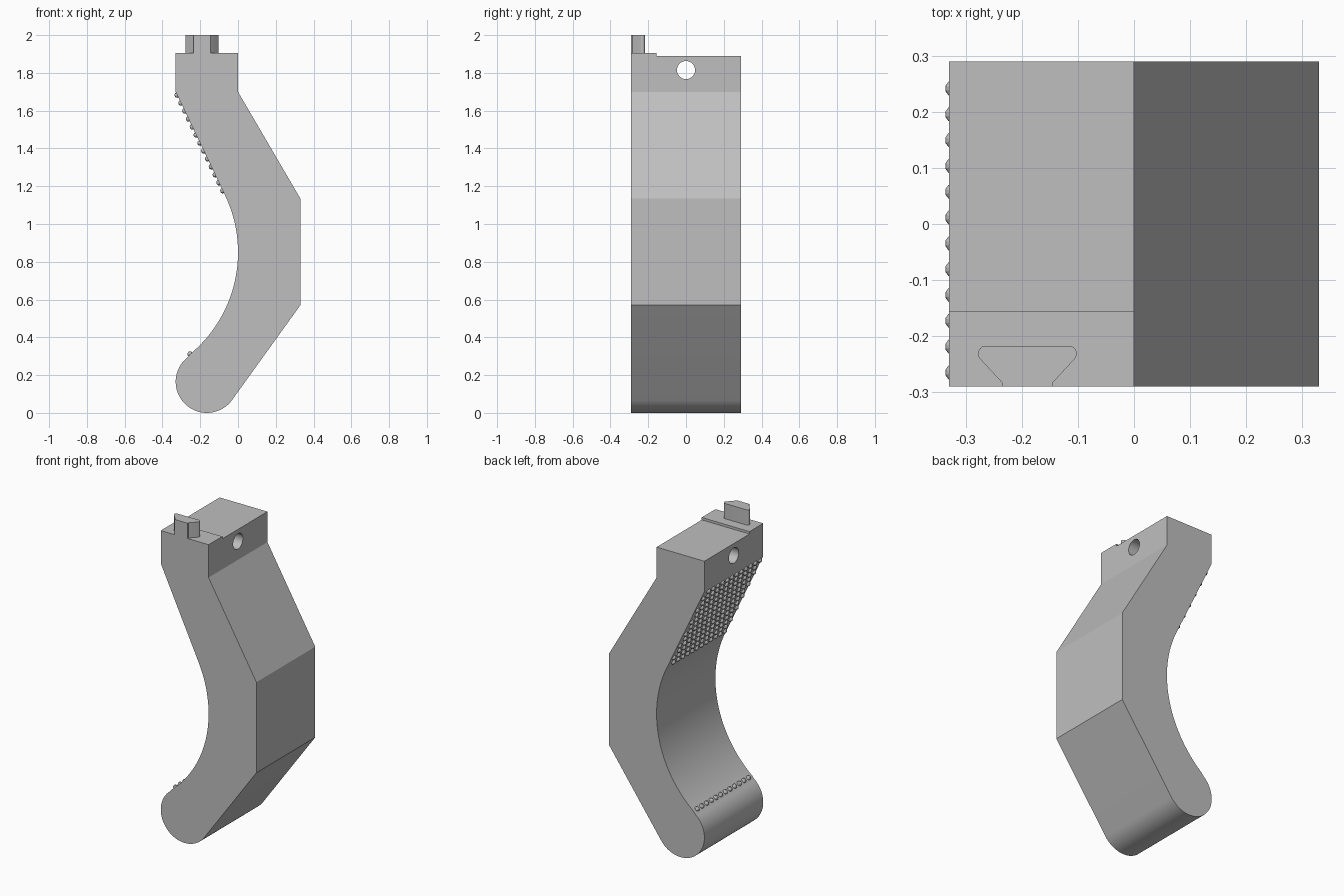
import bpy, bmesh
from math import sin, cos, atan2, acos, hypot, radians, pi
from mathutils import Vector, Matrix

if "Cube" in bpy.data.objects:
    bpy.data.objects.remove(bpy.data.objects["Cube"])

grey = bpy.data.materials.new("plain grey")
grey.use_nodes = True
GREY = (0.52, 0.52, 0.52, 1)
grey.diffuse_color = GREY
grey.node_tree.nodes["Principled BSDF"].inputs["Base Color"].default_value = GREY

HALF = 0.29                      # half the width along y
FOOT, FOOT_R = Vector((-0.165, 0.165)), 0.165
GRIP, GRIP_R = Vector((-0.70, 0.85)), 0.70
SLOPE_TOP = Vector((-0.33, 1.70))


def make(name, bm):
    bmesh.ops.recalc_face_normals(bm, faces=bm.faces)
    mesh = bpy.data.meshes.new(name)
    bm.to_mesh(mesh)
    bm.free()
    mesh.materials.append(grey)
    obj = bpy.data.objects.new(name, mesh)
    bpy.context.collection.objects.link(obj)
    return obj


def prism(name, points, offset):
    bm = bmesh.new()
    face = bm.faces.new([bm.verts.new(p) for p in points])
    new = bmesh.ops.extrude_face_region(bm, geom=[face])["geom"]
    bmesh.ops.translate(bm, vec=offset, verts=[v for v in new if isinstance(v, bmesh.types.BMVert)])
    return make(name, bm)


def arc(centre, r, a, b, n):
    return [centre + r * Vector((cos(a + (b - a) * i / n), sin(a + (b - a) * i / n)))
            for i in range(n + 1)]


def tangent(point, centre, r, side):
    d = point - centre
    return atan2(d.y, d.x) + side * acos(r / hypot(d.x, d.y))


def smooth(obj):
    bpy.ops.object.select_all(action="DESELECT")
    obj.select_set(True)
    bpy.context.view_layer.objects.active = obj
    bpy.ops.object.shade_smooth_by_angle(angle=radians(20))


def cut(obj, cutter):
    mod = obj.modifiers.new("cut", "BOOLEAN")
    mod.operation, mod.solver, mod.object = "DIFFERENCE", "EXACT", cutter
    bpy.context.view_layer.objects.active = obj
    bpy.ops.object.modifier_apply(modifier=mod.name)
    bpy.data.objects.remove(cutter)


# Curved body: straight back, round foot, hollow grip
back_low = Vector((0.33, 0.57))
join = FOOT - GRIP
join_angle = atan2(join.y, join.x)
grip_end = tangent(SLOPE_TOP, GRIP, GRIP_R, -1)
profile = [Vector(p) for p in ((-0.33, 1.905), (0, 1.905), (0, 1.70), (0.33, 1.135))] + [back_low]
profile += arc(FOOT, FOOT_R, tangent(back_low, FOOT, FOOT_R, -1), join_angle - pi, 40)
grip = arc(GRIP, GRIP_R, join_angle, grip_end, 48)
profile += grip[1:] + [SLOPE_TOP]
body = prism("body", [(p.x, -HALF, p.y) for p in profile], (0, 2 * HALF, 0))

# Lowered part of the top
step = [(-0.5, -0.155, 1.89), (0.5, -0.155, 1.89), (0.5, 0.5, 1.89), (-0.5, 0.5, 1.89)]
cut(body, prism("step_cutter", step, (0, 0, 0.2)))

# Cross hole
hole = arc(Vector((0, 1.815)), 0.048, 0, 2 * pi, 40)[:-1]
cut(body, prism("hole_cutter", [(-0.5, p.x, p.y) for p in hole], (1, 0, 0)))
smooth(body)

# Dovetail tab with rounded back corners
MID = -0.19
right = [Vector((0.045, -HALF)), Vector((0.045, -0.283))]
right += arc(Vector((0.074, -0.231)), 0.014, radians(-40), radians(90), 8)
tab_points = [(MID + p.x, p.y, 1.90) for p in right]
tab_points += [(MID - p.x, p.y, 1.90) for p in reversed(right)]
smooth(prism("dovetail_tab", tab_points, (0, 0, 0.10)))

# Grip studs: staggered rows on the slope and one row above the foot
bm = bmesh.new()


def stud_row(x, z, shift, count):
    for i in range(count):
        y = (i - (count - 1) / 2) * 0.046 + shift
        bmesh.ops.create_uvsphere(bm, u_segments=10, v_segments=6, radius=0.015,
                                  matrix=Matrix.Translation((x, y, z)))


ROWS = 13
for r in range(ROWS):
    p = SLOPE_TOP.lerp(grip[-1], (r + 0.4) / ROWS)
    stud_row(p.x, p.y, 0.0115 * (1 if r % 2 else -1), 12)
low = grip[1]
stud_row(low.x, low.y, 0, 12)
smooth(make("grip_studs", bm))
